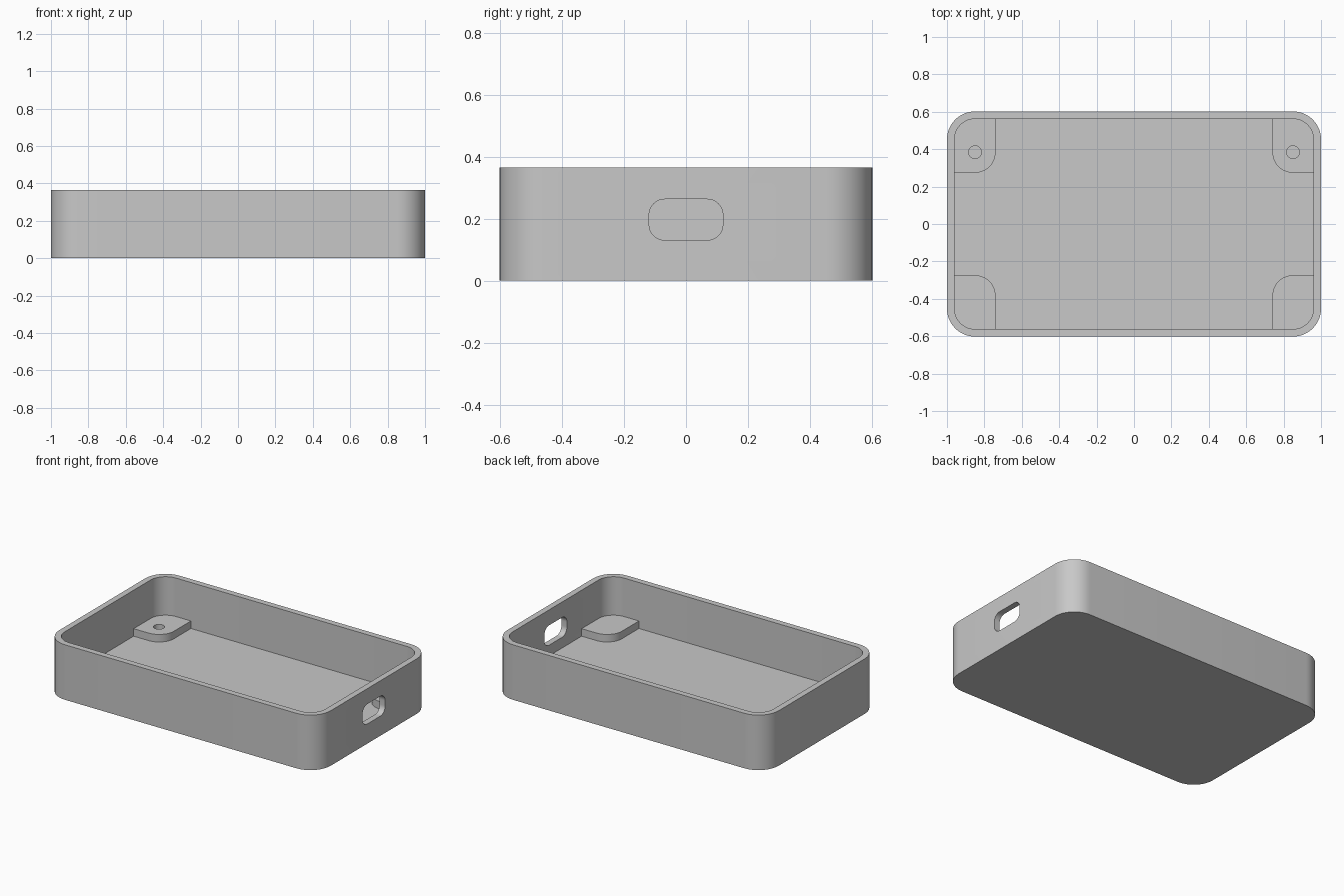
import bpy, bmesh, math
from mathutils import Matrix

cube = bpy.data.objects.get("Cube")
if cube:
    bpy.data.objects.remove(cube, do_unlink=True)

grey = bpy.data.materials.new("plain grey")
grey.use_nodes = True
colour = (0.58, 0.58, 0.58, 1)
grey.diffuse_color = colour
grey.node_tree.nodes["Principled BSDF"].inputs["Base Color"].default_value = colour

HEIGHT, FLOOR, WALL = 0.366, 0.06, 0.04
HALF_X, HALF_Y, RADIUS = 1.0, 0.602, 0.15
PAD_TOP, PAD_R = 0.11, 0.11
BOSS_X, BOSS_Y = 0.85, 0.384


def rounded_rect(x0, x1, y0, y1, radii, steps=12):
    """Outline with one radius per corner: ++, -+, --, +-."""
    pts = []
    corners = ((x1, y1, -1, -1), (x0, y1, 1, -1), (x0, y0, 1, 1), (x1, y0, -1, 1))
    for i, ((x, y, sx, sy), r) in enumerate(zip(corners, radii)):
        if r == 0:
            pts.append((x, y))
            continue
        for k in range(steps + 1):
            a = math.pi / 2 * (i + k / steps)
            pts.append((x + sx * r + r * math.cos(a), y + sy * r + r * math.sin(a)))
    return pts


def prism(name, outline, z0, z1, matrix=None):
    bm = bmesh.new()
    base = bm.faces.new([bm.verts.new((x, y, z0)) for x, y in outline])
    top = bmesh.ops.extrude_face_region(bm, geom=[base])["geom"]
    verts = [g for g in top if isinstance(g, bmesh.types.BMVert)]
    bmesh.ops.translate(bm, verts=verts, vec=(0, 0, z1 - z0))
    if matrix:
        bm.transform(matrix)
    bmesh.ops.recalc_face_normals(bm, faces=bm.faces)
    mesh = bpy.data.meshes.new(name)
    bm.to_mesh(mesh)
    bm.free()
    mesh.materials.append(grey)
    obj = bpy.data.objects.new(name, mesh)
    bpy.context.collection.objects.link(obj)
    return obj


def activate(obj):
    bpy.ops.object.select_all(action="DESELECT")
    obj.select_set(True)
    bpy.context.view_layer.objects.active = obj


def cut(obj, cutter):
    cutter.hide_render = True
    mod = obj.modifiers.new("cut", "BOOLEAN")
    mod.operation, mod.solver, mod.object = "DIFFERENCE", "EXACT", cutter
    activate(obj)
    bpy.ops.object.modifier_apply(modifier=mod.name)
    bpy.data.objects.remove(cutter, do_unlink=True)


def smooth(obj):
    activate(obj)
    bpy.ops.object.shade_smooth_by_angle(angle=math.radians(30))


# Open tray with rounded vertical corners
tray = prism("tray", rounded_rect(-HALF_X, HALF_X, -HALF_Y, HALF_Y, [RADIUS] * 4), 0, HEIGHT)
in_x, in_y = HALF_X - WALL, HALF_Y - WALL
cut(tray, prism("cavity", rounded_rect(-in_x, in_x, -in_y, in_y, [RADIUS - WALL] * 4),
                FLOOR, HEIGHT + 0.2))

# Port slot through the right-hand end wall (profile drawn in y, z)
yz_to_x = Matrix(((0, 0, 1, 0), (1, 0, 0, 0), (0, 1, 0, 0), (0, 0, 0, 1)))
cut(tray, prism("port_slot", rounded_rect(-0.119, 0.119, 0.131, 0.263, [0.05] * 4),
                0.9, 1.1, yz_to_x))
smooth(tray)

# Raised screw pads in the four inner corners
lap = 0.01
for sx, side in ((1, "left"), (-1, "right")):
    for sy, end in ((-1, "front"), (1, "back")):
        flip = Matrix.Diagonal((sx, sy, 1, 1))
        outline = rounded_rect(BOSS_X - PAD_R, in_x + lap, BOSS_Y - PAD_R, in_y + lap,
                               [RADIUS - WALL + lap, 0, PAD_R, 0])
        pad = prism(f"{end}_{side}_screw_pad", outline, FLOOR - lap, PAD_TOP, flip)
        r = 0.034
        hole = rounded_rect(BOSS_X - r, BOSS_X + r, BOSS_Y - r, BOSS_Y + r, [r * 0.999] * 4, 8)
        cut(pad, prism("screw_hole", hole, 0, HEIGHT, flip))
        smooth(pad)
